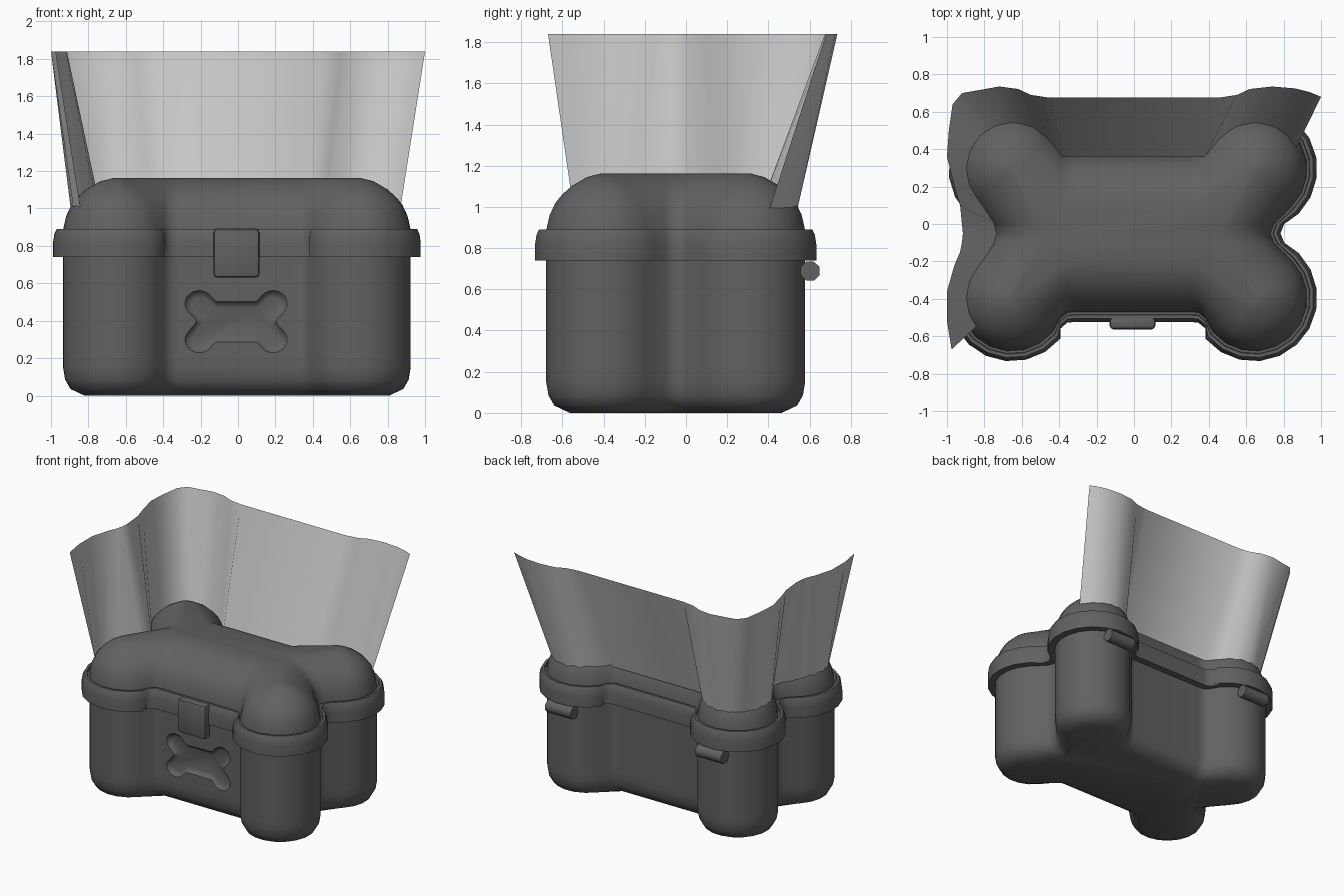
import bpy, bmesh, math
from mathutils import Vector

if "Cube" in bpy.data.objects:
    bpy.data.objects.remove(bpy.data.objects["Cube"])

YC = -0.05                 # centre of the bone outline in y
LX, LY = 0.647, 0.345      # lobe centre offsets


def material(name, v):
    m = bpy.data.materials.new(name)
    m.diffuse_color = (v, v, v, 1)
    m.use_nodes = True
    m.node_tree.nodes["Principled BSDF"].inputs["Base Color"].default_value = m.diffuse_color
    return m


DARK = material("dark grey plastic", 0.12)
LIGHT = material("light grey sheet", 0.57)


def bone(r):
    """Closed bone outline whose four lobes have radius r."""
    w = 0.135 + r
    q = [(0.31, w), (0.35, w + 0.003), (0.388, w + 0.035)]
    for i in range(11):
        a = math.radians(140 - 18.5 * i)
        q.append((LX + r * math.cos(a), LY + r * math.sin(a)))
    q.append((0.47 + r, 0.05))
    half = q + [(0.45 + r, 0)] + [(x, -y) for x, y in reversed(q)]
    return half + [(-x, -y) for x, y in half]


def finish(bm, name, mat, angle=40):
    bmesh.ops.recalc_face_normals(bm, faces=bm.faces)
    me = bpy.data.meshes.new(name)
    bm.to_mesh(me)
    bm.free()
    ob = bpy.data.objects.new(name, me)
    bpy.context.collection.objects.link(ob)
    me.materials.append(mat)
    smooth(ob, angle)
    return ob


def smooth(ob, angle):
    bpy.ops.object.select_all(action='DESELECT')
    ob.select_set(True)
    bpy.context.view_layer.objects.active = ob
    bpy.ops.object.shade_smooth_by_angle(angle=math.radians(angle))


def loft(name, rings, mat, angle=40):
    """Skin a stack of 3D rings and cap both ends."""
    bm = bmesh.new()
    loops = [[bm.verts.new(p) for p in ring] for ring in rings]
    n = len(loops[0])
    for a, b in zip(loops, loops[1:]):
        for i in range(n):
            j = (i + 1) % n
            bm.faces.new((a[i], a[j], b[j], b[i]))
    bm.faces.new(loops[0][::-1])
    bm.faces.new(loops[-1])
    return finish(bm, name, mat, angle)


def bone_stack(name, profile, angle=40):
    return loft(name, [[(x - 0.006, y + YC, z) for x, y in bone(r)]
                       for r, z in profile], DARK, angle)


# Box body, overhanging rim and domed lid
body = bone_stack("box_body", [(0.17, 0), (0.245, 0.035), (0.274, 0.085), (0.285, 0.15),
                               (0.285, 0.2), (0.285, 0.6), (0.285, 0.78)], 60)
bone_stack("lid_rim", [(0.28, 0.74), (0.339, 0.74), (0.339, 0.82), (0.332, 0.865),
                       (0.32, 0.89), (0.302, 0.89), (0.298, 0.875)], 50)
bone_stack("lid_dome", [(0.287, 0.86), (0.282, 0.9), (0.268, 0.96), (0.24, 1.02), (0.207, 1.06),
                        (0.16, 1.102), (0.085, 1.145), (0.018, 1.162)], 60)

# Bone shaped recess on the front
cutter = loft("recess_cutter",
              [[(x * 0.305 - 0.01, y, z * 0.28 + 0.395) for x, z in bone(r)]
               for r, y in ((0.25, -0.52), (0.25, -0.47), (0.2, -0.45), (0.13, -0.443))], DARK)
cutter.hide_render = True
cut = body.modifiers.new("recess", 'BOOLEAN')
cut.operation = 'DIFFERENCE'
cut.solver = 'EXACT'
cut.object = cutter
smooth(body, 60)
bpy.ops.object.modifier_apply(modifier=cut.name)
bpy.data.objects.remove(cutter)
smooth(body, 48)

# Front latch with rounded corners
bm = bmesh.new()
bmesh.ops.create_cube(bm, size=1)
for v in bm.verts:
    v.co = Vector((v.co.x * 0.245 - 0.008, v.co.y * 0.07 - 0.528, v.co.z * 0.262 + 0.761))
bmesh.ops.bevel(bm, geom=list(bm.edges), offset=0.02, segments=2, affect='EDGES', profile=0.5)
finish(bm, "front_latch", DARK)

# Back hinge barrels
for side, s in (("left", -1), ("right", 1)):
    ring = [(0.603 + 0.05 * math.cos(k * math.pi / 4 + 0.4),
             0.688 + 0.05 * math.sin(k * math.pi / 4 + 0.4)) for k in range(8)]
    loft("hinge_" + side, [[(s * 0.645 + dx, y, z) for y, z in ring] for dx in (-0.11, 0.11)],
         DARK, 50)


# Flared sheet around the left and back: lower edge hugs the lid, upper edge is wider
def lobe(cx, cy, angles, r=0.247):
    return [(cx + r * math.cos(math.radians(a)), cy + r * math.sin(math.radians(a)))
            for a in angles]


low = (lobe(-LX, YC - LY, (218, 200, 180, 160, 140)) + [(-0.75, -0.11), (-0.735, -0.05), (-0.75, 0.01)]
       + lobe(-LX, YC + LY, (220, 200, 180, 157, 135, 112, 90, 65, 40))
       + [(-0.38, 0.36), (0.38, 0.36)] + lobe(LX, YC + LY, (140, 115, 90, 65, 45, 27)))
top = [(-0.975, -0.67), (-1, -0.52), (-1, -0.36), (-0.96, -0.22), (-0.93, -0.15),
       (-0.92, -0.1), (-0.915, -0.05), (-0.92, 0),
       (-0.93, 0.1), (-0.96, 0.2), (-1, 0.36), (-0.99, 0.5), (-0.97, 0.64), (-0.92, 0.7),
       (-0.72, 0.735), (-0.62, 0.722), (-0.55, 0.69), (-0.45, 0.675),
       (0.45, 0.675), (0.55, 0.69), (0.62, 0.722), (0.74, 0.735), (0.86, 0.725),
       (0.94, 0.705), (1, 0.68)]
bm = bmesh.new()
lv = [bm.verts.new((x, y, 0.995)) for x, y in low]
tv = [bm.verts.new((x, y, 1.84)) for x, y in top]
for i in range(len(lv) - 1):
    bm.faces.new((lv[i], lv[i + 1], tv[i + 1], tv[i]))
finish(bm, "flared_sheet", LIGHT, 60)
